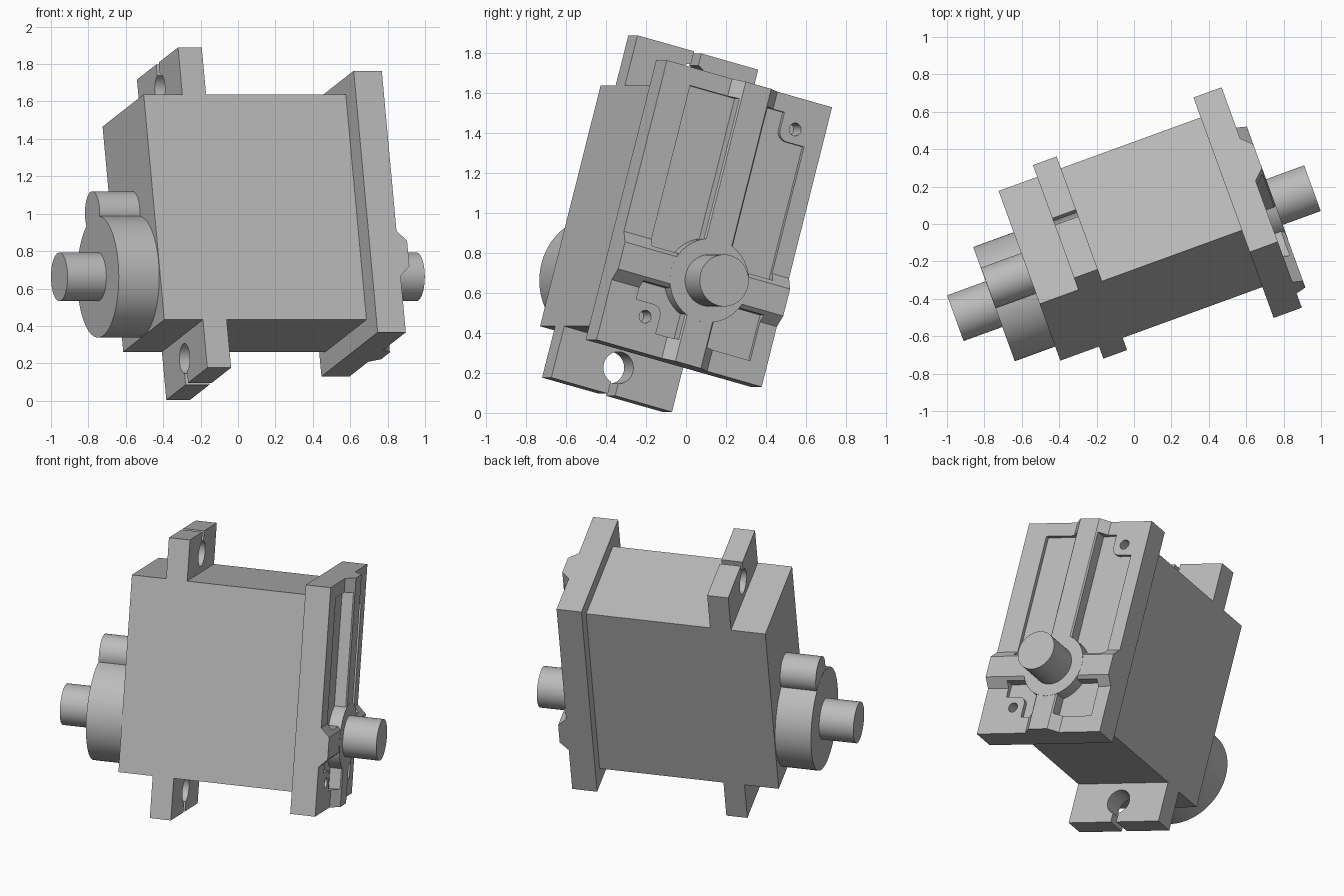
import bpy, bmesh
from math import radians, sin, cos, pi
from mathutils import Matrix

default = bpy.data.objects.get("Cube")
if default:
    bpy.data.objects.remove(default, do_unlink=True)

grey = bpy.data.materials.new("plain_grey")
grey.use_nodes = True
grey.diffuse_color = (0.5, 0.5, 0.5, 1)
grey.node_tree.nodes["Principled BSDF"].inputs["Base Color"].default_value = (0.5, 0.5, 0.5, 1)

# Motor frame: x along the shaft, y across the body, z along its height
TILT = Matrix.Rotation(radians(20), 4, 'Z') @ Matrix.Rotation(radians(-15), 4, 'X')
AY, AZ = -0.313, 0.602          # shaft axis
BODY_Y, BODY_Z = (-0.645, 0.02), (0.276, 1.523)
PLATE_Y, PLATE_Z = (-0.797, 0.113), (0.165, 1.613)
FACE, RIB_TOP, FLOOR = 0.69, 0.745, 0.665


def prism(name, points, lo, hi, axis='x'):
    """Extrude a closed outline along one axis."""
    place = {'x': lambda a, b, t: (t, a, b),
             'y': lambda a, b, t: (a, t, b),
             'z': lambda a, b, t: (a, b, t)}[axis]
    bm = bmesh.new()
    ends = [[bm.verts.new(place(a, b, t)) for a, b in points] for t in (lo, hi)]
    bm.faces.new(ends[0])
    bm.faces.new(ends[1])
    n = len(points)
    for i in range(n):
        j = (i + 1) % n
        bm.faces.new((ends[0][i], ends[0][j], ends[1][j], ends[1][i]))
    bmesh.ops.recalc_face_normals(bm, faces=bm.faces)
    mesh = bpy.data.meshes.new(name)
    bm.to_mesh(mesh)
    bm.free()
    mesh.materials.append(grey)
    obj = bpy.data.objects.new(name, mesh)
    bpy.context.collection.objects.link(obj)
    return obj


def rect(ys, zs):
    return [(ys[0], zs[0]), (ys[1], zs[0]), (ys[1], zs[1]), (ys[0], zs[1])]


def circle(y, z, r, n=64):
    return [(y + r * cos(2 * pi * i / n), z + r * sin(2 * pi * i / n)) for i in range(n)]


def cut(obj, cutters):
    bpy.context.view_layer.objects.active = obj
    for c in cutters:
        c.hide_render = True
        mod = obj.modifiers.new("cut", 'BOOLEAN')
        mod.operation = 'DIFFERENCE'
        mod.solver = 'EXACT'
        mod.object = c
        bpy.ops.object.modifier_apply(modifier=mod.name)


def panel_outline(sy, sz, notched):
    """Recess in one quarter of the plate, with a rounded notch for a screw."""
    iy, iz = AY + sy * 0.078, AZ + sz * 0.09
    oy, oz = BODY_Y[sy > 0], BODY_Z[sz > 0]
    if not notched:
        return [(iy, iz), (oy, iz), (oy, oz), (iy, oz)]
    ny, nz, r = oy - sy * 0.145, oz - sz * 0.14, 0.05
    arc = [(ny + sy * r * (1 - sin(a)), nz + sz * r * (1 - cos(a)))
           for a in (i * pi / 16 for i in range(9))]
    return [(iy, iz), (oy, iz), (oy, nz)] + arc + [(ny, oz), (iy, oz)]


parts, helpers = [], []

# Main body
parts.append(prism("motor_body", rect(BODY_Y, BODY_Z), -0.62, 0.54))

# Mounting tabs with slotted screw holes
for label, end, tip in (("top", BODY_Z[1], 1.783), ("bottom", BODY_Z[0], 0.01)):
    out = 1 if tip > end else -1
    hole_z = tip - out * 0.14
    tab = prism(label + "_tab", rect(BODY_Y, sorted((end - out * 0.02, tip))), -0.40, -0.265)
    hole = prism("hole_cutter", circle(AY, hole_z, 0.08, 48), -0.5, -0.15)
    slot = prism("slot_cutter", rect((AY - 0.02, AY + 0.02),
                 sorted((hole_z, tip + out * 0.1))), -0.5, -0.15)
    cut(tab, [hole, slot])
    helpers += [hole, slot]
    parts.append(tab)

# Front plate, cross ribs, recessed panels and screw holes
plate = prism("face_plate", rect(PLATE_Y, PLATE_Z), 0.53, FACE)


def rib_profile(c):
    return [(FACE - 0.01, c - 0.125), (FACE, c - 0.125), (RIB_TOP, c - 0.07),
            (RIB_TOP, c + 0.07), (FACE, c + 0.125), (FACE - 0.01, c + 0.125)]


long_rib = prism("long_rib", rib_profile(AY), *PLATE_Z, axis='z')
cross_rib = prism("cross_rib", rib_profile(AZ), *PLATE_Y, axis='y')
panels = [prism("panel_cutter", panel_outline(sy, sz, sy == sz), FLOOR, 0.85)
          for sy in (-1, 1) for sz in (-1, 1)]
screws = [prism("screw_cutter", circle(BODY_Y[i] + s * 0.068, BODY_Z[i] + s * 0.068, 0.032, 24),
                0.58, 0.8) for i, s in ((0, 1), (1, -1))]
cut(plate, panels + screws)
cut(long_rib, panels)
cut(cross_rib, panels)
helpers += panels + screws
parts += [plate, long_rib, cross_rib]

# Round parts along the shaft
parts += [
    prism("shaft_boss", circle(AY, AZ, 0.21), 0.6, RIB_TOP + 0.001),
    prism("output_shaft", circle(AY, AZ, 0.13), 0.6, 0.962),
    prism("rear_cap", circle(AY, AZ, 0.325, 96), -0.85, -0.6),
    prism("rear_bump", circle(AY, 0.956, 0.115), -0.849, -0.6),
    prism("rear_shaft", circle(AY, AZ, 0.13), -1.07, -0.8),
]

for h in helpers:
    bpy.data.objects.remove(h, do_unlink=True)

# Tilt the whole motor and shade it
bpy.ops.object.select_all(action='DESELECT')
for p in parts:
    p.data.transform(TILT)
    p.select_set(True)
bpy.context.view_layer.objects.active = parts[0]
bpy.ops.object.shade_smooth_by_angle(angle=radians(25))
